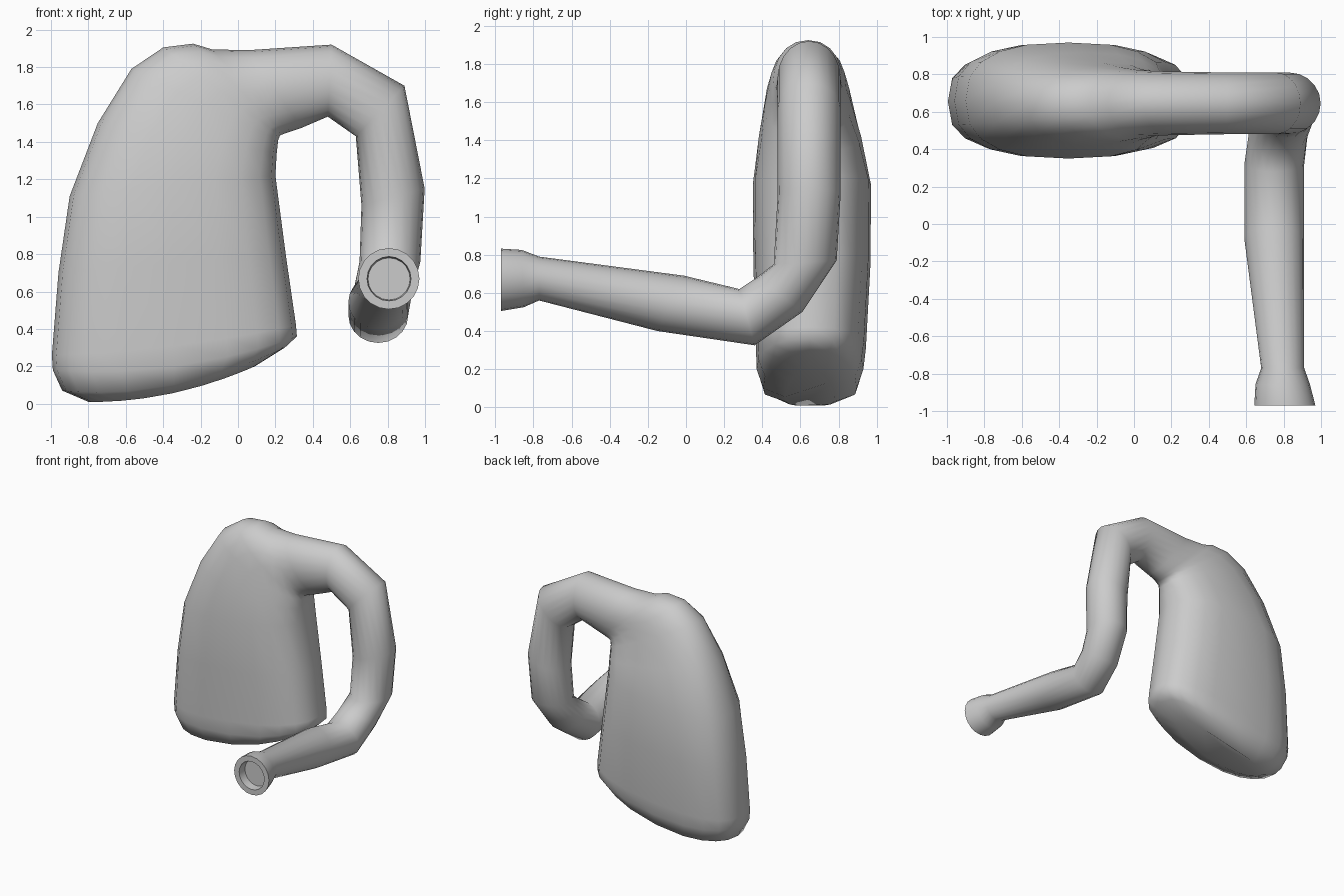
import bpy, bmesh, math
from mathutils import Vector

SIDES = 20


def ring(bm, centre, u, w, power=2.0, sag=0.0):
    """Superellipse loop spanned by half-axes u and w."""
    verts = []
    for i in range(SIDES):
        a = 2 * math.pi * i / SIDES
        c, s = math.cos(a), math.sin(a)
        cu = math.copysign(abs(c) ** (2 / power), c)
        sw = math.copysign(abs(s) ** (2 / power), s)
        p = centre + u * cu + w * sw
        p.z -= sag * (1 - cu * cu)
        verts.append(bm.verts.new(p))
    return verts


# bag and upper pipe: outer (x, z), inner (x, z), centre y, half depth, power, sag
upper = [
    ((-0.80, 0.01), (0.09, 0.20), 0.65, 0.13, 2.2, 0.05),
    ((-0.94, 0.07), (0.25, 0.30), 0.65, 0.245, 2.7, 0.085),
    ((-0.99, 0.18), (0.315, 0.36), 0.65, 0.28, 2.8, 0.07),
    ((-0.995, 0.26), (0.31, 0.42), 0.655, 0.288, 2.8, 0.03),
    ((-0.96, 0.70), (0.255, 0.80), 0.66, 0.307, 2.7, 0),
    ((-0.90, 1.11), (0.20, 1.22), 0.66, 0.31, 2.6, 0),
    ((-0.75, 1.50), (0.207, 1.34), 0.65, 0.268, 2.5, 0),
    ((-0.57, 1.79), (0.215, 1.41), 0.64, 0.225, 2.4, 0),
    ((-0.40, 1.905), (0.225, 1.435), 0.64, 0.20, 2.3, 0),
    ((-0.24, 1.925), (0.25, 1.445), 0.64, 0.185, 2.2, 0),
    ((-0.14, 1.895), (0.28, 1.455), 0.645, 0.175, 2.1, 0),
    ((0.05, 1.89), (0.34, 1.475), 0.645, 0.17, 2, 0),
    ((0.50, 1.92), (0.48, 1.535), 0.645, 0.165, 2, 0),
    ((0.89, 1.70), (0.63, 1.43), 0.645, 0.165, 2, 0),
    ((0.998, 1.15), (0.66, 1.06), 0.645, 0.165, 2, 0),
]

# lower pipe and mouth: inner (y, z), outer (y, z), min x, max x
lower = [
    ((0.46, 0.75), (0.79, 0.77), 0.65, 0.975),
    ((0.37, 0.68), (0.61, 0.50), 0.615, 0.93),
    ((0.28, 0.62), (0.36, 0.325), 0.59, 0.91),
    ((-0.01, 0.69), (-0.15, 0.40), 0.59, 0.91),
    ((-0.77, 0.79), (-0.77, 0.56), 0.68, 0.91),
    ((-0.86, 0.825), (-0.85, 0.525), 0.65, 0.94),
    ((-0.97, 0.832), (-0.97, 0.505), 0.643, 0.97),
    ((-0.97, 0.787), (-0.97, 0.55), 0.69, 0.925),
    ((-0.90, 0.78), (-0.90, 0.555), 0.695, 0.92),
]

bm = bmesh.new()
loops = []
for a, b, y, d, power, sag in upper:
    A, B = Vector((a[0], y, a[1])), Vector((b[0], y, b[1]))
    loops.append(ring(bm, (A + B) / 2, (A - B) / 2, Vector((0, d, 0)), power, sag))
for a, b, x0, x1 in lower:
    xc = (x0 + x1) / 2
    A, B = Vector((xc, *a)), Vector((xc, *b))
    loops.append(ring(bm, (A + B) / 2, Vector(((x1 - x0) / 2, 0, 0)), (B - A) / 2))

# skin the loops and close both ends
for p, q in zip(loops, loops[1:]):
    for i in range(SIDES):
        j = (i + 1) % SIDES
        bm.faces.new((p[i], p[j], q[j], q[i]))
bm.faces.new(loops[0])
bm.faces.new(loops[-1])
bmesh.ops.recalc_face_normals(bm, faces=bm.faces[:])

mesh = bpy.data.meshes.new("bag_with_pipe")
bm.to_mesh(mesh)
bm.free()
obj = bpy.data.objects.new("bag_with_pipe", mesh)
bpy.context.collection.objects.link(obj)
bpy.context.view_layer.objects.active = obj
obj.select_set(True)
bpy.ops.object.shade_smooth_by_angle(angle=math.radians(60))
